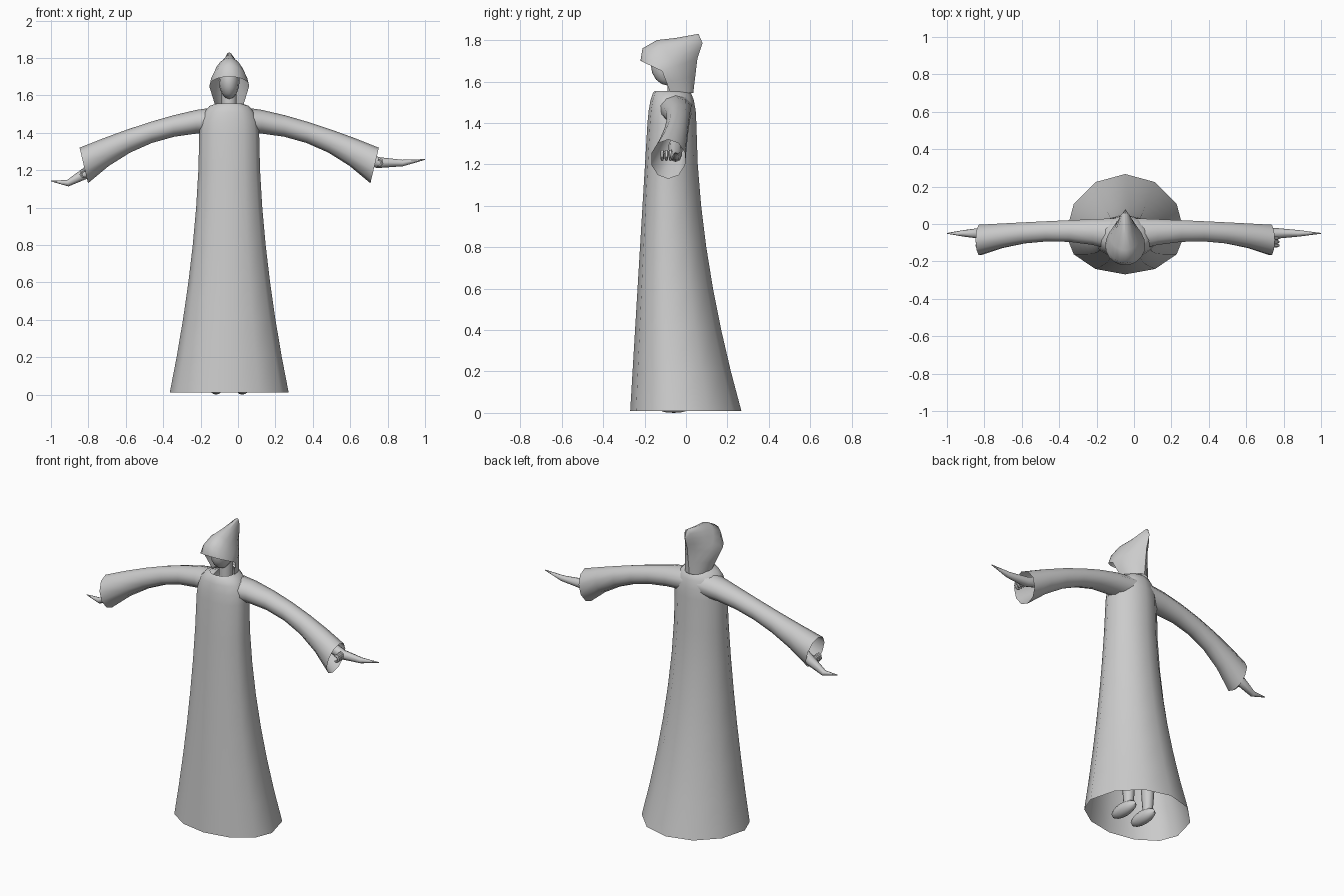
import bpy, bmesh, math
from mathutils import Vector

cube = bpy.data.objects.get("Cube")
if cube:
    bpy.data.objects.remove(cube, do_unlink=True)

MIDDLE = -0.047  # x of the body's mirror plane
SIDES = ((1, "left"), (-1, "right"))

grey = bpy.data.materials.new("plain_grey")
grey.use_nodes = True
grey.diffuse_color = (0.6, 0.6, 0.6, 1)
grey.node_tree.nodes["Principled BSDF"].inputs["Base Color"].default_value = grey.diffuse_color


def finish(obj, name):
    """Name, colour and smooth a part."""
    obj.name = name
    obj.data.materials.append(grey)
    bpy.ops.object.select_all(action="DESELECT")
    obj.select_set(True)
    bpy.context.view_layer.objects.active = obj
    bpy.ops.object.shade_smooth_by_angle(angle=math.radians(50))


def loft(name, rings, closed=True, cap=False):
    """Skin a list of point rings into one surface."""
    bm = bmesh.new()
    rows = [[bm.verts.new(point) for point in ring] for ring in rings]
    count = len(rows[0])
    for lower, upper in zip(rows, rows[1:]):
        for i in range(count if closed else count - 1):
            j = (i + 1) % count
            bm.faces.new((lower[i], lower[j], upper[j], upper[i]))
    if cap:
        bm.faces.new(rows[0])
        bm.faces.new(rows[-1])
    bmesh.ops.remove_doubles(bm, verts=bm.verts, dist=0.0005)
    bmesh.ops.recalc_face_normals(bm, faces=bm.faces)
    mesh = bpy.data.meshes.new(name)
    bm.to_mesh(mesh)
    bm.free()
    obj = bpy.data.objects.new(name, mesh)
    bpy.context.collection.objects.link(obj)
    finish(obj, name)


def circle(count):
    """Cosine and sine pairs around a full turn."""
    turns = [math.tau * i / count for i in range(count)]
    return [(math.cos(turn), math.sin(turn)) for turn in turns]


def limb(name, path, thick, thin, sides=8):
    """Tube along a path, narrowing from thick to thin."""
    points = [Vector(point) for point in path]
    last = len(points) - 1
    rings = []
    for i, centre in enumerate(points):
        along = (points[min(i + 1, last)] - points[max(i - 1, 0)]).normalized()
        across = Vector((0, 1, 0))
        up = along.cross(across)
        radius = thick + (thin - thick) * (i / last) ** 1.5
        rings.append([centre + radius * (across * c + up * s) for c, s in circle(sides)])
    loft(name, rings, cap=True)


def ellipsoid(name, location, radii):
    bpy.ops.mesh.primitive_uv_sphere_add(segments=12, ring_count=8, location=location, scale=radii)
    finish(bpy.context.object, name)


def robe_ring(z, narrow=1, shallow=1):
    """Robe cross-section: a shallow front half and a deeper back half."""
    flare = max(0, 1 - z / 1.4) ** 1.8
    width = (0.16 + 0.16 * flare) * narrow
    front = -0.27 + 0.06 * z
    back = 0.05 + 0.22 * flare
    widest = front + 0.4 * (back - front)
    ring = []
    for c, s in circle(12):
        depth = back - widest if s > 0 else widest - front
        ring.append((MIDDLE + width * c, widest + s * depth * shallow, z))
    return ring


# Robe: flared skirt, then shoulders rounding in to the neckline
rings = [robe_ring(max(0.01, 0.2 * i)) for i in range(8)]
for i in range(1, 5):
    turn = math.pi / 2 * i / 4
    tuck = 1 - math.cos(turn)
    rings.append(robe_ring(1.4 + 0.155 * math.sin(turn), 1 - 0.55 * tuck, 1 - 0.3 * tuck))
loft("robe", rings)


def sleeve_ring(t, side):
    """Sleeve cross-section, t running from shoulder to wide drooping cuff."""
    top = Vector((0.05 + 0.75 * t, 1.54 - 0.22 * t ** 1.4))
    bottom = Vector((top.x - 0.045 * t * t, 1.4 - 0.27 * t ** 2.3))
    front = -0.095 - 0.25 * (t - 0.45) ** 2
    back = 0.035 * (1 - t)
    centre, half = (top + bottom) / 2, (top - bottom) / 2
    ring = []
    for c, s in circle(10):
        x, z = centre + half * c
        ring.append((MIDDLE + side * x, (front + back) / 2 + s * (back - front) / 2, z))
    return ring


for side, label in SIDES:
    loft(label + "_sleeve", [sleeve_ring(i / 6, side) for i in range(7)])

# Hands, each drawn out into a long pointing finger
hand_paths = {
    "left": [(0.6, 1.29), (0.75, 1.24), (0.88, 1.238), (1, 1.257)],
    "right": [(-0.65, 1.3), (-0.82, 1.18), (-0.91, 1.13), (-1, 1.142)],
}
for side, label in SIDES:
    path = hand_paths[label]
    limb(label + "_hand", [(x, -0.05, z) for x, z in path], 0.036, 0.002)
    # Short fingers curling down beside the palm
    knuckle_x, knuckle_z = path[1]
    for finger in range(3):
        curl = [math.radians(90 - 50 * step) for step in range(5)]
        limb(f"{label}_curled_finger_{finger + 1}",
             [(knuckle_x + side * 0.02 * math.cos(turn), -0.075 - 0.02 * finger,
               knuckle_z + 0.02 * math.sin(turn)) for turn in curl], 0.011, 0.005, sides=6)


def hood_arch(t, crown_y, crown_z):
    """Arch from hem to hem over the crown, t running from brim to rear peak."""
    width = 0.107 * math.cos(math.pi / 2 * t)
    side = Vector((width, -0.115 + 0.17 * t, 1.65 + 0.06 * t))
    hem = Vector((0.7 * width, -0.075 + 0.11 * math.sin(math.pi / 2 * t), 1.545))
    crown = Vector((0, crown_y, crown_z))
    half = [hem, (hem + side) / 2]
    for i in range(6):
        turn = math.pi / 2 * i / 5
        point = side.lerp(crown, math.sin(turn))
        point.x = width * math.cos(turn)
        half.append(point)
    mirrored = [Vector((-p.x, p.y, p.z)) for p in reversed(half[:-1])]
    return [p + Vector((MIDDLE, 0, 0)) for p in half + mirrored]


# Hood: crown line seen in profile, from brim to the tip of the peak
crown_line = [(-0.22, 1.7), (-0.21, 1.76), (-0.14, 1.8), (-0.05, 1.81), (0.06, 1.83), (0.08, 1.785)]
loft("hood", [hood_arch(i / 5, y, z) for i, (y, z) in enumerate(crown_line)], closed=False)

# Head and neck
ellipsoid("head", (MIDDLE, -0.085, 1.68), (0.056, 0.085, 0.1))
bpy.ops.mesh.primitive_cylinder_add(vertices=12, radius=0.04, depth=0.15, location=(MIDDLE, -0.05, 1.56))
finish(bpy.context.object, "neck")

# Legs and shoes under the hem
for side, label in SIDES:
    x = MIDDLE + side * 0.07
    limb(label + "_leg", [(x, -0.02, z) for z in (0.6, 0.3, 0.05)], 0.055, 0.028)
    ellipsoid(label + "_shoe", (x, -0.06, 0.04), (0.038, 0.1, 0.04))
